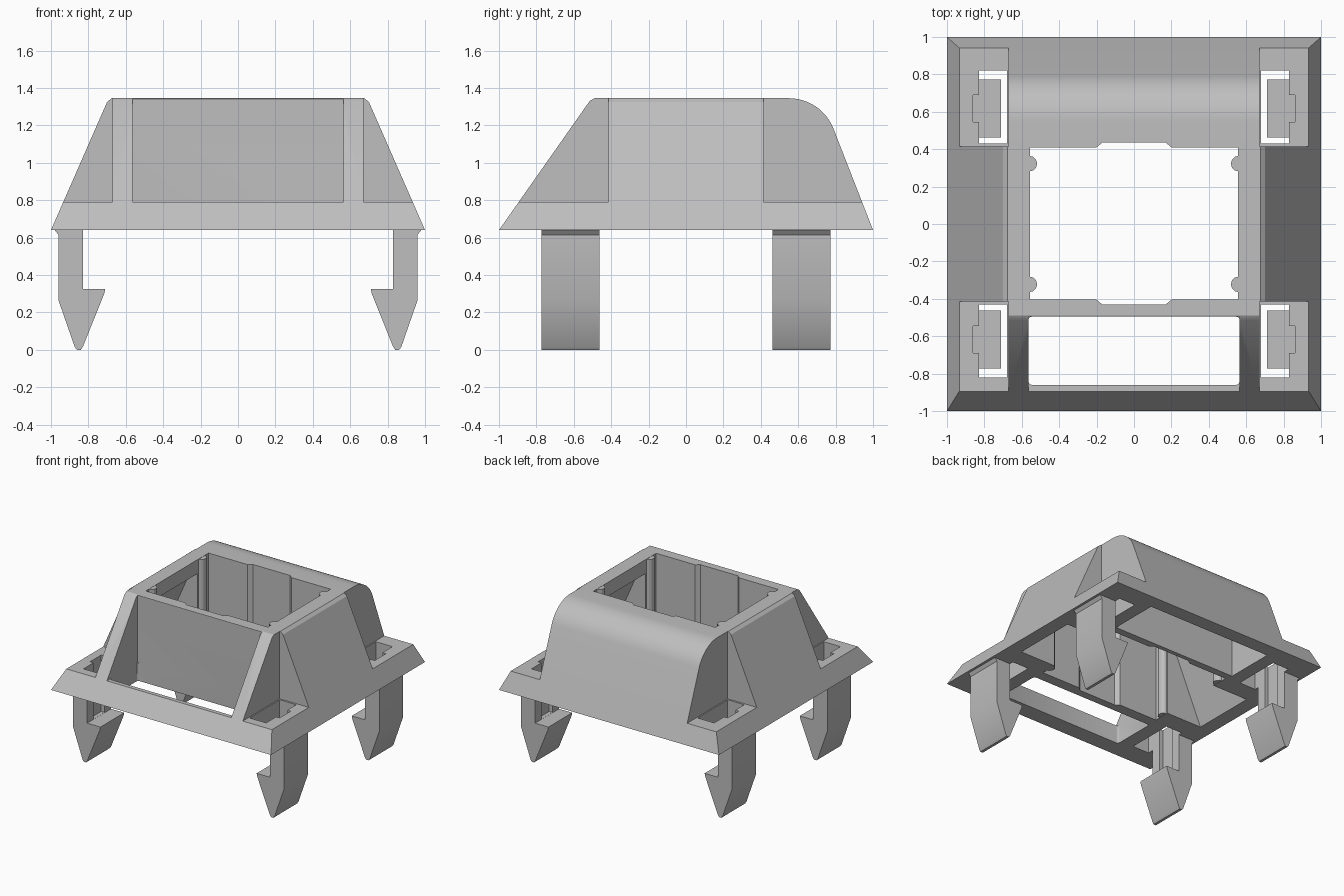
import bpy, bmesh, math
from mathutils import Vector

cube = bpy.data.objects.get("Cube")
if cube:
    bpy.data.objects.remove(cube, do_unlink=True)

grey = bpy.data.materials.new("plain grey")
grey.use_nodes = True
GREY = (0.52, 0.52, 0.52, 1)
grey.diffuse_color = GREY
grey.node_tree.nodes["Principled BSDF"].inputs["Base Color"].default_value = GREY

BASE, RIM, TOP = 0.64, 0.79, 1.345


def prism(name, points, axis, lo, hi):
    """Extrude a 2D outline along x, y or z."""
    place = {"x": lambda a, b, t: (t, a, b),
             "y": lambda a, b, t: (a, t, b),
             "z": lambda a, b, t: (a, b, t)}[axis]
    bm = bmesh.new()
    face = bm.faces.new([bm.verts.new(place(a, b, lo)) for a, b in points])
    new = bmesh.ops.extrude_face_region(bm, geom=[face])["geom"]
    shift = Vector(place(0, 0, hi - lo))
    bmesh.ops.translate(bm, vec=shift, verts=[v for v in new if isinstance(v, bmesh.types.BMVert)])
    bmesh.ops.recalc_face_normals(bm, faces=bm.faces)
    mesh = bpy.data.meshes.new(name)
    bm.to_mesh(mesh)
    bm.free()
    mesh.materials.append(grey)
    obj = bpy.data.objects.new(name, mesh)
    bpy.context.collection.objects.link(obj)
    return obj


def box(name, x0, x1, y0, y1, z0, z1):
    return prism(name, [(x0, y0), (x1, y0), (x1, y1), (x0, y1)], "z", z0, z1)


def rounded_box(name, x0, x1, y0, y1, z0, z1, r):
    pts = []
    corners = [(x1 - r, y1 - r), (x0 + r, y1 - r), (x0 + r, y0 + r), (x1 - r, y0 + r)]
    for i, (cx, cy) in enumerate(corners):
        for k in range(4):
            a = math.pi / 2 * (i + k / 3)
            pts.append((cx + r * math.cos(a), cy + r * math.sin(a)))
    return prism(name, pts, "z", z0, z1)


def combine(target, tool, operation="DIFFERENCE"):
    mod = target.modifiers.new("cut", "BOOLEAN")
    mod.operation = operation
    mod.solver = "EXACT"
    mod.object = tool
    bpy.context.view_layer.objects.active = target
    bpy.ops.object.modifier_apply(modifier=mod.name)
    bpy.data.objects.remove(tool, do_unlink=True)


def smooth(obj):
    bpy.ops.object.select_all(action="DESELECT")
    obj.select_set(True)
    bpy.context.view_layer.objects.active = obj
    bpy.ops.object.shade_smooth_by_angle(angle=math.radians(25))


# Housing: sloped front, rounded back, tapered sides
R = 0.256
side = [(-1, BASE), (1, BASE)]
for k in range(13):
    a = math.radians(21.3 + (90 - 21.3) * k / 12)
    side.append((0.55 + R * math.cos(a), TOP - R + R * math.sin(a)))
side += [(-0.49, TOP), (-0.515, TOP - 0.015)]
housing = prism("housing", side, "x", -1.2, 1.2)
taper = [(-1, BASE), (1, BASE), (0.7, TOP - 0.02), (0.675, TOP),
         (-0.675, TOP), (-0.7, TOP - 0.02)]
combine(housing, prism("taper", taper, "y", -1.2, 1.2), "INTERSECT")

# Central well with shallow keys at front and back
half = [(0.555, -0.405), (0.555, 0.41), (0.2, 0.41), (0.17, 0.435)]
half_front = [(-0.555, -0.405), (-0.2, -0.405), (-0.17, -0.43), (0.17, -0.43), (0.2, -0.405)]
well = half + [(-0.17, 0.435), (-0.2, 0.41), (-0.555, 0.41)] + half_front
combine(housing, prism("well", well, "z", 0, 2))

# Front recess between struts, open through the base
combine(housing, box("front_recess", -0.565, 0.565, -1.3, -0.495, RIM, 2))
combine(housing, rounded_box("front_slot", -0.565, 0.565, -0.86, -0.495, 0.5, 1.2, 0.02))

# Hollow under the rounded back
hollow = [(0.47, 0.5), (0.47, 1.24), (0.58, 1.265), (0.68, 1.21), (0.73, 1.11), (0.88, 0.7), (0.88, 0.5)]
combine(housing, prism("back_hollow", hollow, "x", -0.57, 0.57))

for sx in (-1, 1):
    # Side hollows behind the sloping walls
    cavity = [(sx * x, z) for x, z in [(0.5, 0.5), (0.89, 0.5), (0.88, BASE), (0.62, 1.23), (0.5, 1.23)]]
    combine(housing, prism("side_hollow", cavity, "y", -0.27, 0.27))
    for sy in (-1, 1):
        xs = sorted((sx * 0.67, sx * 1.3))
        ys = sorted((sy * 0.415, sy * 1.3))
        combine(housing, box("corner_pocket", *xs, *ys, RIM, 2))
        xs = sorted((sx * 0.68, sx * 0.83))
        ys = sorted((sy * 0.43, sy * 0.82))
        combine(housing, box("clip_hole", *xs, *ys, 0.5, 1))
        xs = sorted((sx * 0.8, sx * 0.862))
        ys = sorted((sy * 0.545, sy * 0.69))
        combine(housing, box("clip_groove", *xs, *ys, 0.5, 1))
smooth(housing)

# Snap clips and guide ribs at the four corners
clip = [(0.83, BASE + 0.01), (0.83, 0.325), (0.71, 0.325), (0.715, 0.3), (0.83, 0.015),
        (0.84, 0), (0.862, 0), (0.873, 0.015), (0.96, 0.265), (0.96, 0.615), (0.98, BASE), (0.97, BASE + 0.01)]
for sx, side_name in ((1, "left"), (-1, "right")):
    for sy, end in ((-1, "front"), (1, "back")):
        ys = sorted((sy * 0.463, sy * 0.772))
        leg = prism(f"{end}_{side_name}_clip", [(sx * x, z) for x, z in clip], "y", *ys)
        xs = sorted((sx * 0.8, sx * 0.862))
        ys = sorted((sy * 0.545, sy * 0.69))
        combine(leg, box("groove", *xs, *ys, 0.326, 1))
        smooth(leg)
        ring = [(sx * 0.56 + 0.042 * math.cos(math.tau * k / 12),
                 sy * 0.323 + 0.042 * math.sin(math.tau * k / 12)) for k in range(12)]
        smooth(prism(f"{end}_{side_name}_rib", ring, "z", BASE + 0.002, TOP - 0.002))
